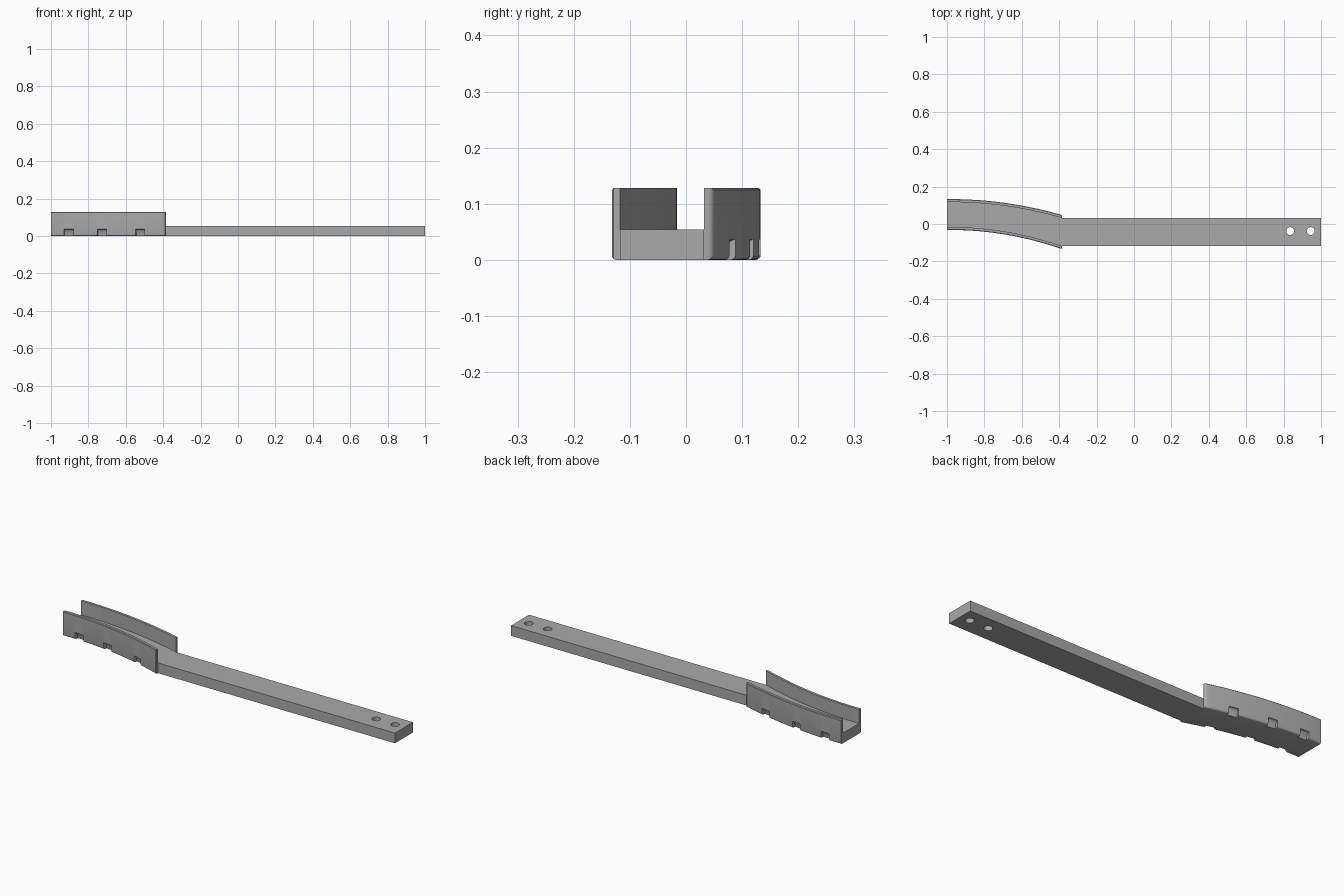
import bpy, bmesh, math
from mathutils import Matrix, Vector

cube = bpy.data.objects.get("Cube")
if cube:
    bpy.data.objects.remove(cube, do_unlink=True)

gray = bpy.data.materials.new("matte_gray")
gray.use_nodes = True
color = (0.4, 0.4, 0.4, 1)
gray.diffuse_color = color
gray.node_tree.nodes["Principled BSDF"].inputs["Base Color"].default_value = color

LEFT, JOINT, RIGHT = -1.0, -0.385, 1.0
FLOOR, TOP, WALL = 0.054, 0.128, 0.016


def finish(bm, name):
    bmesh.ops.recalc_face_normals(bm, faces=bm.faces)
    mesh = bpy.data.meshes.new(name)
    bm.to_mesh(mesh)
    bm.free()
    obj = bpy.data.objects.new(name, mesh)
    bpy.context.collection.objects.link(obj)
    mesh.materials.append(gray)
    return obj


def loft(rings, name):
    """Skin closed rings of points and cap both ends."""
    bm = bmesh.new()
    loops = [[bm.verts.new(p) for p in ring] for ring in rings]
    n = len(loops[0])
    for a, b in zip(loops, loops[1:]):
        for i in range(n):
            j = (i + 1) % n
            bm.faces.new((a[i], a[j], b[j], b[i]))
    bm.faces.new(loops[0])
    bm.faces.new(loops[-1])
    return finish(bm, name)


def cut(target, cutter):
    cutter.hide_render = True
    mod = target.modifiers.new("cut", 'BOOLEAN')
    mod.operation, mod.solver, mod.object = 'DIFFERENCE', 'EXACT', cutter
    bpy.context.view_layer.objects.active = target
    bpy.ops.object.modifier_apply(modifier=mod.name)
    bpy.data.objects.remove(cutter, do_unlink=True)


def smooth(obj):
    bpy.ops.object.select_all(action='DESELECT')
    obj.select_set(True)
    bpy.context.view_layer.objects.active = obj
    bpy.ops.object.shade_smooth_by_angle(angle=math.radians(30))


# Curved outer edges of the channel
def bend(x):
    return ((x + 0.98) / 0.595) ** 2


def front_edge(x):
    return -0.032 - 0.102 * bend(x)


def back_edge(x):
    return 0.133 - 0.085 * bend(x)


def half_section(r=0.009, t=0.003):
    """Inset from the outer edge and height, from underside to inner floor."""
    arc = [(r - r * math.sin(a), r - r * math.cos(a))
           for a in (i * math.pi / 8 for i in range(5))]
    return arc + [(0, TOP - t), (t, TOP), (WALL, TOP), (WALL, FLOOR)]


# Channel: U-shaped section swept along the bend, rounded at the joint end
def station(x, shrink=0.0):
    f, b = front_edge(x), back_edge(x)
    side = [(max(d, shrink), z) for d, z in half_section()]
    return ([(x, f + d, z) for d, z in side]
            + [(x, b - d, z) for d, z in reversed(side)])


steps = 32
end = JOINT - 0.008
rings = [station(LEFT + (end - LEFT) * i / steps) for i in range(steps + 1)]
for k in range(1, 4):
    a = k * math.pi / 6
    rings.append(station(end + 0.008 * math.sin(a), 0.008 * (1 - math.cos(a))))
channel = loft(rings, "curved_channel")

# Strap notches: curved pockets through the lower outside corners
pocket = [(-0.02, -0.02), (-0.02, 0.036), (0.004, 0.036), (0.01, 0.033),
          (0.014, 0.027), (0.018, 0.012), (0.024, -0.02)]
for edge, inward in ((front_edge, 1), (back_edge, -1)):
    for x in (-0.904, -0.727, -0.524):
        slope = math.atan((edge(x + 0.01) - edge(x - 0.01)) / 0.02)
        place = Matrix.Translation(Vector((x, edge(x), 0))) @ Matrix.Rotation(slope, 4, 'Z')
        cutter = loft([[place @ Vector((s, inward * d, z)) for d, z in pocket]
                       for s in (-0.025, 0.025)], "notch_cutter")
        cut(channel, cutter)
smooth(channel)

# Long flat handle
y0, y1 = front_edge(JOINT) + WALL, back_edge(JOINT) - WALL
handle = loft([[(x, y0, 0), (x, y1, 0), (x, y1, FLOOR), (x, y0, FLOOR)]
               for x in (JOINT, RIGHT)], "handle_bar")

# Two mounting holes at the free end
for x in (0.835, 0.945):
    circle = [(x + 0.021 * math.cos(i * math.pi / 16),
               -0.038 + 0.021 * math.sin(i * math.pi / 16)) for i in range(32)]
    cut(handle, loft([[(px, py, z) for px, py in circle] for z in (-0.05, 0.1)],
                     "hole_cutter"))
smooth(handle)
